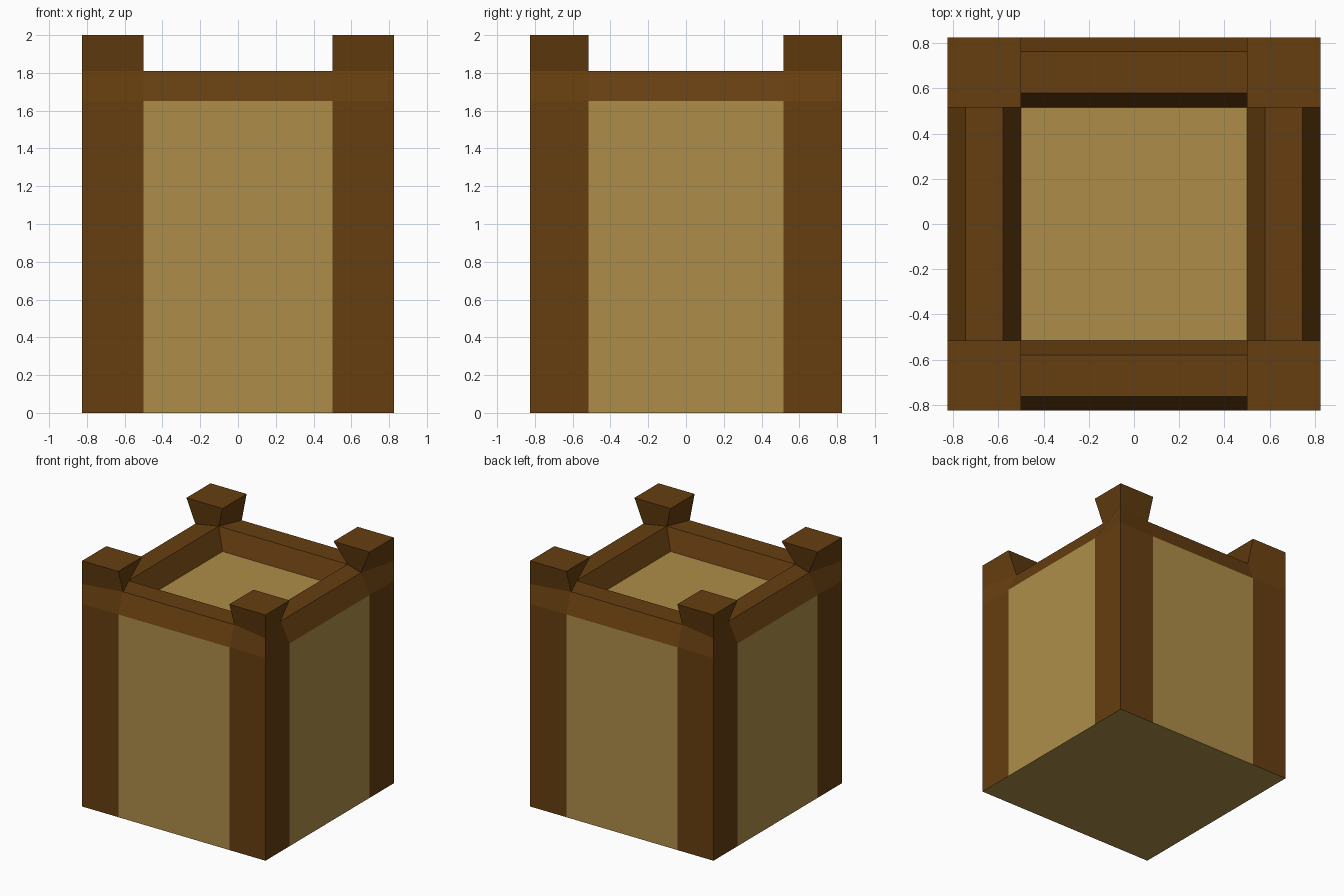
import bpy, bmesh

if "Cube" in bpy.data.objects:
    bpy.data.objects.remove(bpy.data.objects["Cube"])

W = 0.825            # half width of the crate
PX, PY = 0.5, 0.515  # half size of the panels and the recessed top
Z1, Z2, Z3 = 1.65, 1.81, 2.0  # panel top, rim top, post top


def material(name, rgb):
    m = bpy.data.materials.new(name)
    m.diffuse_color = (*rgb, 1)
    m.use_nodes = True
    m.node_tree.nodes["Principled BSDF"].inputs["Base Color"].default_value = m.diffuse_color
    return m


brown = material("dark_wood", (0.133, 0.049, 0.0052))
tan = material("tan_panel", (0.42, 0.268, 0.066))


def finish(name, bm, mats, mirror=None):
    me = bpy.data.meshes.new(name)
    bm.to_mesh(me)
    bm.free()
    for m in mats:
        me.materials.append(m)
    ob = bpy.data.objects.new(name, me)
    bpy.context.collection.objects.link(ob)
    if mirror:
        mod = ob.modifiers.new("mirror", 'MIRROR')
        mod.use_axis = mirror
        mod.use_mirror_merge = False
    return ob


def loft(name, loops, mirror, hidden):
    """Solid through equal loops; 'hidden' lists faces buried in neighbours:
    (step, side) for a side face, 'start' or 'end' for a cap."""
    bm = bmesh.new()
    rings = [[bm.verts.new(p) for p in loop] for loop in loops]
    n = len(rings[0])
    faces = {'start': bm.faces.new(rings[0]), 'end': bm.faces.new(rings[-1])}
    for s in range(len(rings) - 1):
        a, b = rings[s], rings[s + 1]
        for i in range(n):
            j = (i + 1) % n
            faces[s, i] = bm.faces.new((a[i], a[j], b[j], b[i]))
    bmesh.ops.recalc_face_normals(bm, faces=bm.faces[:])
    bmesh.ops.delete(bm, geom=[faces[h] for h in hidden], context='FACES')
    return finish(name, bm, [brown], mirror)


# Body: box split into corner boards and centre panels
bm = bmesh.new()
bmesh.ops.create_cube(bm, size=1)
for v in bm.verts:
    v.co = (v.co.x * 2 * W, v.co.y * 2 * W, (v.co.z + 0.5) * Z1)
for s in (-1, 1):
    for co, no in (((s * PX, 0, 0), (1, 0, 0)), ((0, s * PY, 0), (0, 1, 0))):
        bmesh.ops.bisect_plane(bm, geom=bm.verts[:] + bm.edges[:] + bm.faces[:],
                               plane_co=co, plane_no=no)
bmesh.ops.recalc_face_normals(bm, faces=bm.faces[:])
covered = []
for f in bm.faces:
    c, nz = f.calc_center_median(), f.normal.z
    inx, iny = abs(c.x) < PX, abs(c.y) < PY
    if nz > 0.5:
        f.material_index = 1
        if not (inx and iny):
            covered.append(f)
    else:
        f.material_index = int(nz < -0.5 or inx or iny)
bmesh.ops.delete(bm, geom=covered, context='FACES')
finish("crate_body", bm, [brown, tan])

# Points of the rim's top edge, pulled in from its wide base
inner = (0.58, 0.58, Z2)
out_y = (PX, 0.762, Z2)
out_x = (0.745, PY, Z2)

# Corner posts: square base, pinched neck, square head
square = ((W, W), (PX, W), (PX, PY), (W, PY))
loft("corner_posts",
     [[(x, y, Z1) for x, y in square],
      [(W, W, Z2), out_y, inner, out_x],
      [(x, y, Z3) for x, y in square]],
     (True, True, False), ['start', (0, 1), (0, 2)])

# Rim boards: tapered section running between the posts
sec_y = [(PX, W, Z1), (PX, PY, Z1), inner, out_y]
loft("front_back_rims", [sec_y, [(-x, y, z) for x, y, z in sec_y]],
     (False, True, False), ['start', 'end', (0, 0)])
sec_x = [(W, PY, Z1), (PX, PY, Z1), inner, out_x]
loft("side_rims", [sec_x, [(x, -y, z) for x, y, z in sec_x]],
     (True, False, False), ['start', 'end', (0, 0)])
